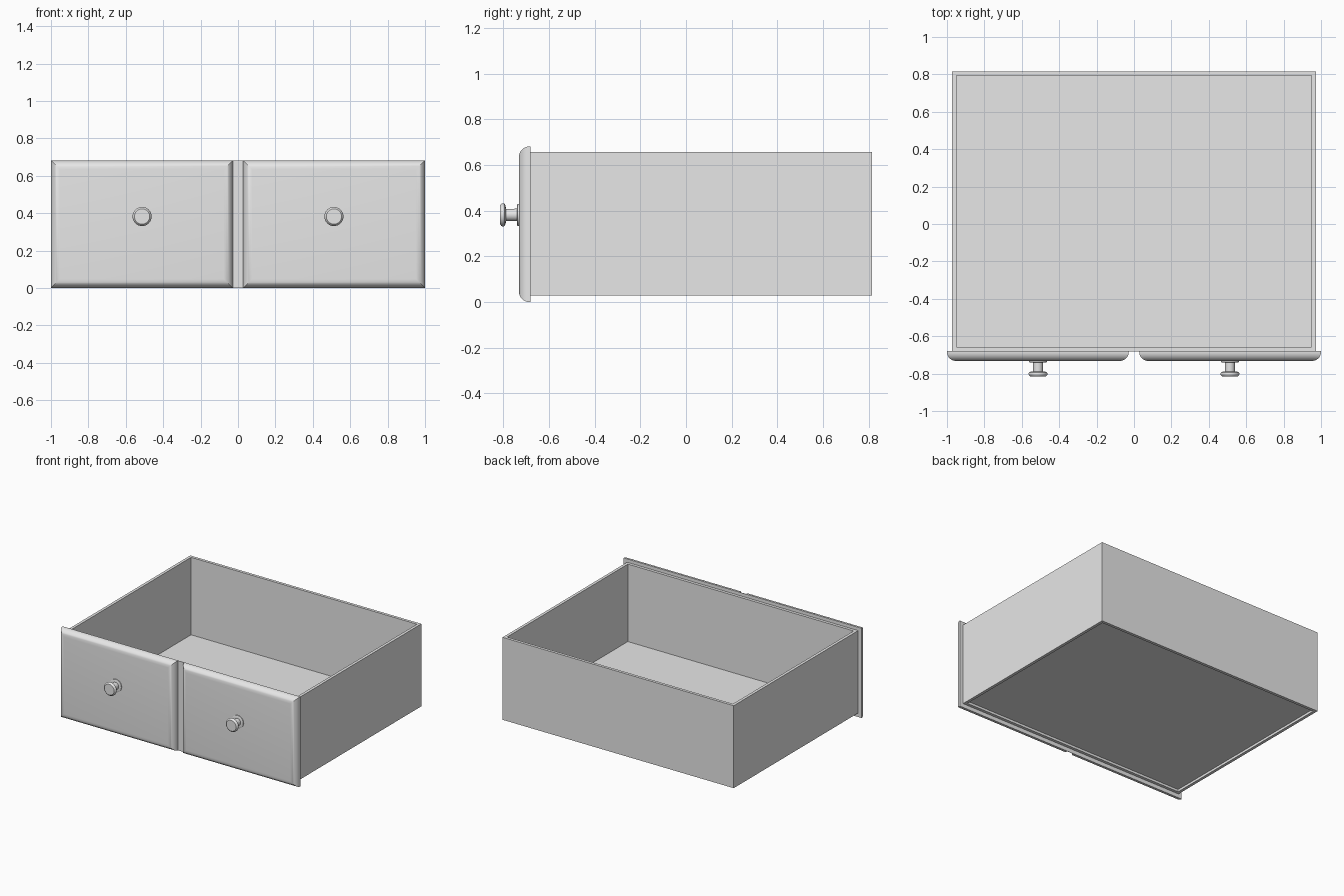
import bpy, bmesh, math
from mathutils import Matrix, Vector

cube = bpy.data.objects.get("Cube")
if cube:
    bpy.data.objects.remove(cube, do_unlink=True)

# Single grey finish
grey = bpy.data.materials.new("plain_grey")
grey.use_nodes = True
grey.diffuse_color = (0.8, 0.8, 0.8, 1)
grey.node_tree.nodes["Principled BSDF"].inputs["Base Color"].default_value = (0.8, 0.8, 0.8, 1)


def finish(name, bm, smooth=False):
    bmesh.ops.recalc_face_normals(bm, faces=bm.faces)
    mesh = bpy.data.meshes.new(name)
    bm.to_mesh(mesh)
    bm.free()
    mesh.materials.append(grey)
    obj = bpy.data.objects.new(name, mesh)
    bpy.context.collection.objects.link(obj)
    if smooth:
        bpy.ops.object.select_all(action='DESELECT')
        obj.select_set(True)
        bpy.context.view_layer.objects.active = obj
        bpy.ops.object.shade_smooth_by_angle(angle=math.radians(35))
    return obj


def box(lo, hi):
    lo, hi = Vector(lo), Vector(hi)
    bm = bmesh.new()
    bmesh.ops.create_cube(bm, size=1, matrix=Matrix.Translation((lo + hi) / 2)
                          @ Matrix.Diagonal((hi - lo).to_4d()))
    return bm


HALF_W, FRONT, BACK = 0.972, -0.68, 0.815
BOTTOM, TOP, WALL = 0.03, 0.657, 0.022
PANEL_TOP, PANEL_FRONT = 0.682, -0.732

# Drawer walls: a box whose top and bottom are inset and then opened into a tube
bm = box((-HALF_W, FRONT, BOTTOM), (HALF_W, BACK, TOP))
caps = [f for f in bm.faces if abs(f.normal.z) > 0.9]
bmesh.ops.inset_individual(bm, faces=caps, thickness=WALL, use_even_offset=True)
loops = [e for f in caps for e in f.edges]
bmesh.ops.delete(bm, geom=caps, context='FACES_ONLY')
bmesh.ops.bridge_loops(bm, edges=loops)
finish("drawer_walls", bm)

# Floor board, raised above the lower rim
finish("drawer_floor", box((-HALF_W + WALL, FRONT + WALL, 0.048),
                           (HALF_W - WALL, BACK - WALL, 0.068)))

# Thin strip joining the two front panels
finish("front_joining_strip", box((-0.035, FRONT - 0.003, 0), (0.035, FRONT, PANEL_TOP)))

# Knob outline: radius and distance in front of the panel
KNOB = [(0, -0.005), (0.048, -0.005), (0.048, 0.006), (0.044, 0.008), (0.027, 0.008),
        (0.026, 0.056), (0.04, 0.058), (0.049, 0.063), (0.051, 0.069),
        (0.049, 0.076), (0.041, 0.083), (0, 0.083)]

for side, sign in (("left", 1), ("right", -1)):
    # Front panel with its front edges rounded over
    x0, x1 = sorted((sign * 0.028, sign * 1.0))
    bm = box((x0, PANEL_FRONT, 0), (x1, FRONT, PANEL_TOP))
    rim = [e for e in bm.edges if all(v.co.y < FRONT - 0.01 for v in e.verts)]
    bmesh.ops.bevel(bm, geom=rim, offset=0.048, segments=8, profile=0.5,
                    affect='EDGES', clamp_overlap=True)
    finish(side + "_front_panel", bm, smooth=True)

    # Turned knob with base flange, stem and rounded head
    bm = bmesh.new()
    verts = [bm.verts.new((sign * 0.513 + r, PANEL_FRONT - d, 0.382)) for r, d in KNOB]
    edges = [bm.edges.new(pair) for pair in zip(verts, verts[1:])]
    bmesh.ops.spin(bm, geom=verts + edges, cent=(sign * 0.513, 0, 0.382), axis=(0, 1, 0),
                   angle=math.tau, steps=32)
    bmesh.ops.remove_doubles(bm, verts=bm.verts, dist=0.0005)
    finish(side + "_knob", bm, smooth=True)
